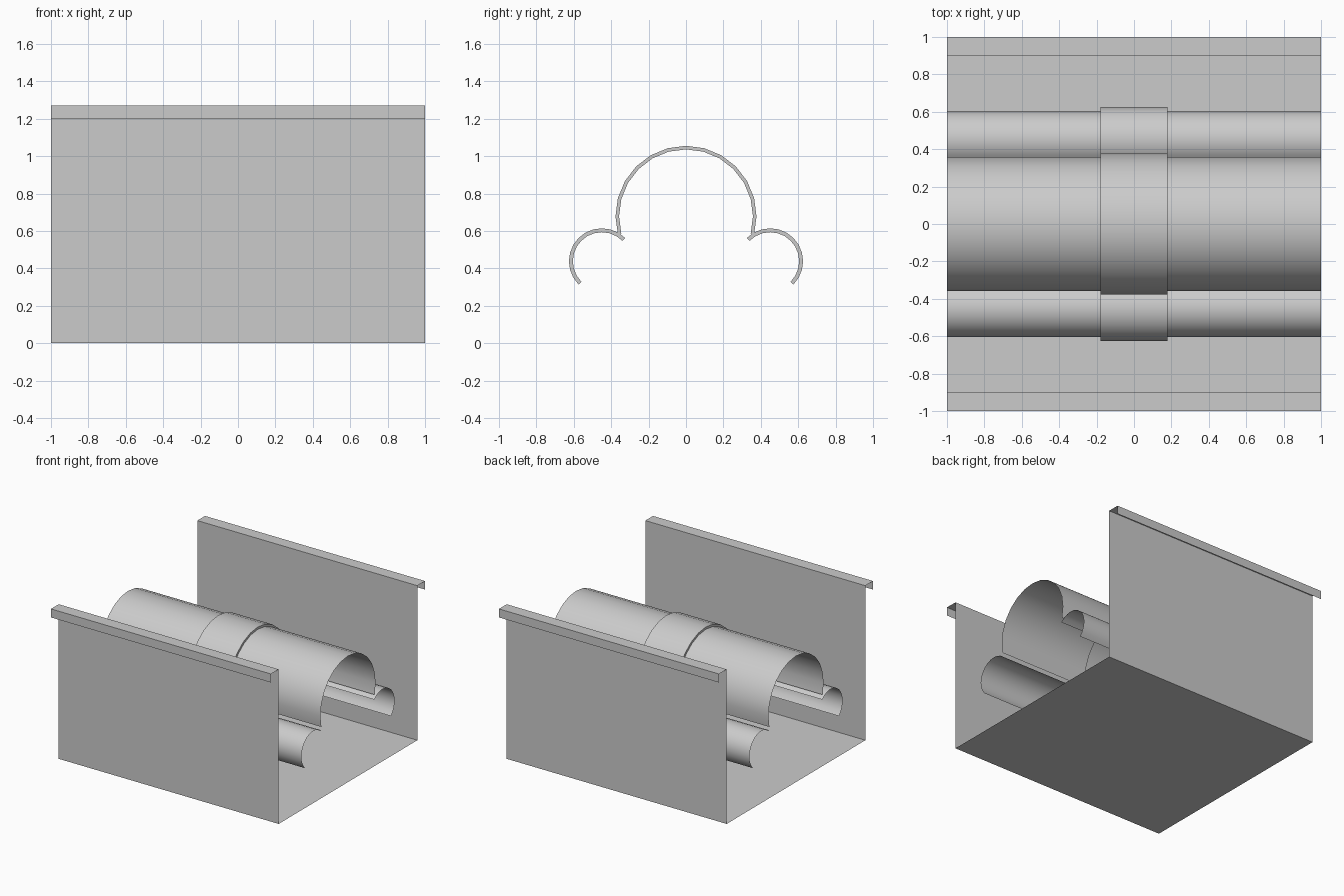
import bpy, bmesh
from math import cos, sin, radians

if "Cube" in bpy.data.objects:
    bpy.data.objects.remove(bpy.data.objects["Cube"])

def sheet_object(name, rings, smooth=False, caps=()):
    """Skin consecutive rows of points; caps are (row, row) pairs closed at both ends."""
    bm = bmesh.new()
    rows = [[bm.verts.new(p) for p in ring] for ring in rings]
    for a, b in zip(rows, rows[1:]):
        for i in range(len(a) - 1):
            bm.faces.new((a[i], b[i], b[i + 1], a[i + 1]))
    # Narrow end strips that close the raised band along its lower edges
    for x0, r0, r1, r2, r3 in caps:
        for e in (0, -1):
            bm.faces.new([rows[k][e] for k in (r0, r1, r2, r3)])
    bmesh.ops.recalc_face_normals(bm, faces=bm.faces)
    me = bpy.data.meshes.new(name)
    bm.to_mesh(me)
    bm.free()
    ob = bpy.data.objects.new(name, me)
    bpy.context.collection.objects.link(ob)
    if smooth:
        bpy.ops.object.select_all(action='DESELECT')
        ob.select_set(True)
        bpy.context.view_layer.objects.active = ob
        bpy.ops.object.shade_smooth_by_angle(angle=radians(30))
    return ob

def arc(x, cy, cz, r, start, end, steps):
    angles = [radians(start + (end - start) * i / steps) for i in range(steps + 1)]
    return [(x, cy + r * cos(a), cz + r * sin(a)) for a in angles]

def banded_cover(name, cy, cz, r, band_r, start, end, steps, half=1.0, band=0.18):
    """Open half-pipe that steps outward into a raised band at the middle."""
    stations = [(-half, r), (-band, r), (-band, band_r),
                (band, band_r), (band, r), (half, r)]
    rings = [arc(x, cy, cz, rad, start, end, steps) for x, rad in stations]
    return sheet_object(name, rings, True, [(0, 1, 2, 3, 4)])

# Open channel: floor, two walls and outward-folded lips
half_profile = [(0.90, 0.0), (0.90, 1.27), (1.0, 1.27), (1.0, 1.20)]
profile = [(-y, z) for y, z in reversed(half_profile)] + half_profile
sheet_object("channel_tray", [[(x, y, z) for y, z in profile] for x in (-1, 1)])

# Large central cover
banded_cover("main_cover", 0, 0.678, 0.358, 0.377, -15, 195, 14)

# Smaller side covers, tilted outward and mirrored
for label, s in (("back", 1), ("front", -1)):
    start, end = (-45, 135) if s > 0 else (45, 225)
    banded_cover(label + "_side_cover", s * 0.45, 0.438, 0.155, 0.176, start, end, 12)
